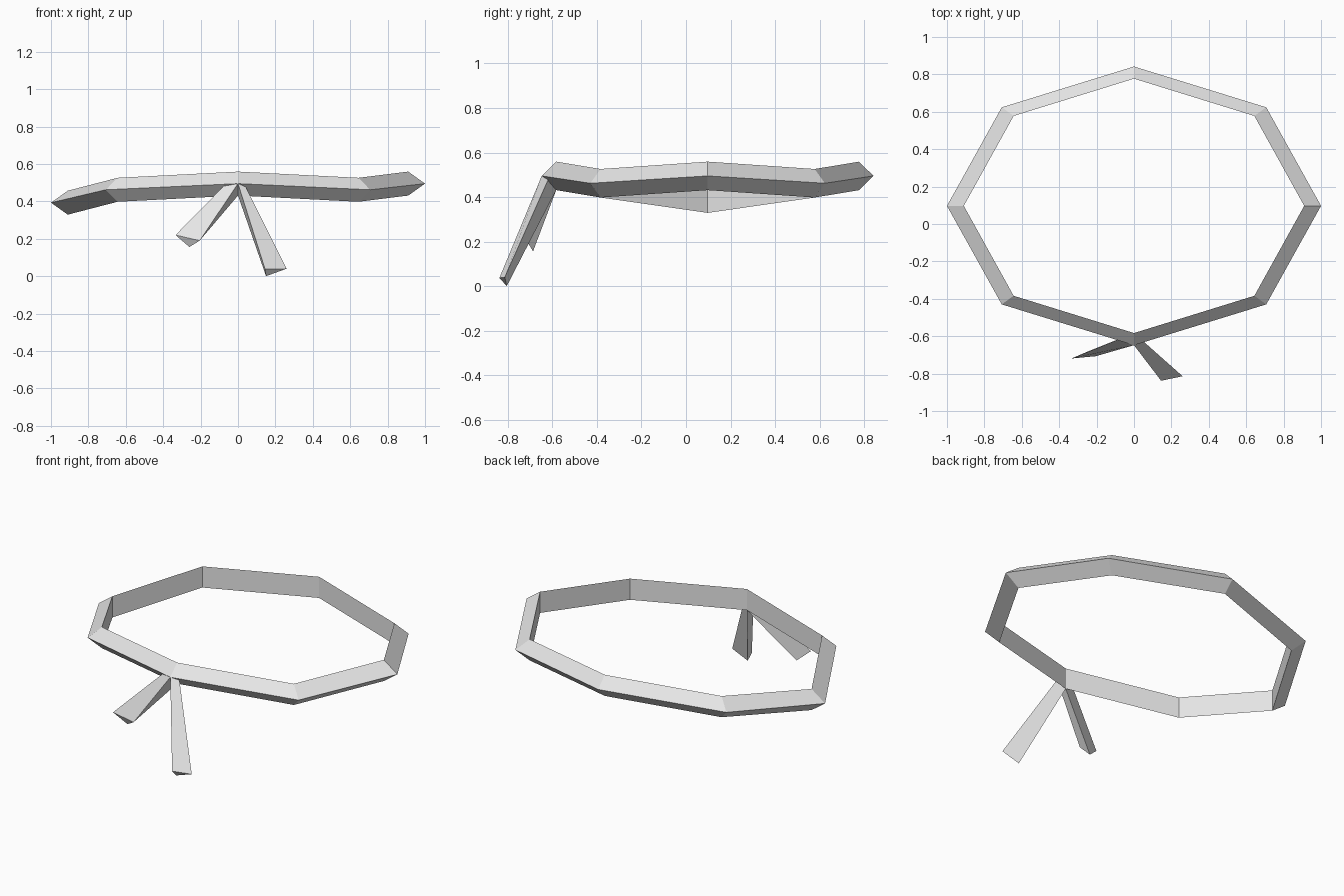
import bpy, bmesh, math

if "Cube" in bpy.data.objects:
    bpy.data.objects.remove(bpy.data.objects["Cube"])

mat = bpy.data.materials.new("pale grey")
mat.diffuse_color = (0.8, 0.8, 0.8, 1)
mat.use_nodes = True
mat.node_tree.nodes["Principled BSDF"].inputs["Base Color"].default_value = mat.diffuse_color

CENTRE_Y = 0.097
HALF = 0.064                                          # half height of the inner wall
HEIGHTS = [0.495, 0.462, 0.495, 0.462, 0.393, 0.462, 0.495, 0.462]


def section(i):
    """Triangular band section at octagon corner i: outer, top, bottom."""
    a = math.tau * i / 8
    c, s, z = math.cos(a), math.sin(a), HEIGHTS[i]
    inner = (0.91 * c, CENTRE_Y + 0.68 * s)
    return [(c, CENTRE_Y + 0.745 * s, z), (*inner, z + HALF), (*inner, z - HALF)]


def loft(name, sections, closed):
    """Join triangular sections into a flat-shaded solid."""
    bm = bmesh.new()
    rings = [[bm.verts.new(p) for p in sec] for sec in sections]
    pairs = list(zip(rings, rings[1:]))
    if closed:
        pairs.append((rings[-1], rings[0]))
    else:
        bm.faces.new(rings[0])
        bm.faces.new(rings[-1])
    for a, b in pairs:
        for k in range(3):
            m = (k + 1) % 3
            bm.faces.new((a[k], a[m], b[m], b[k]))
    bmesh.ops.recalc_face_normals(bm, faces=bm.faces)
    mesh = bpy.data.meshes.new(name)
    bm.to_mesh(mesh)
    bm.free()
    mesh.materials.append(mat)
    obj = bpy.data.objects.new(name, mesh)
    bpy.context.collection.objects.link(obj)


# Eight-sided band, dipping on the left
loft("band", [section(i) for i in range(8)], True)

# Two loose tails fanning out from the knot at the front corner
knot = section(6)
loft("long_tail", [knot, [(0.145, -0.838, 0.037), (0.26, -0.814, 0.04), (0.15, -0.805, 0.0)]], False)
loft("short_tail", [knot, [(-0.205, -0.707, 0.19), (-0.334, -0.719, 0.22), (-0.26, -0.687, 0.156)]], False)
